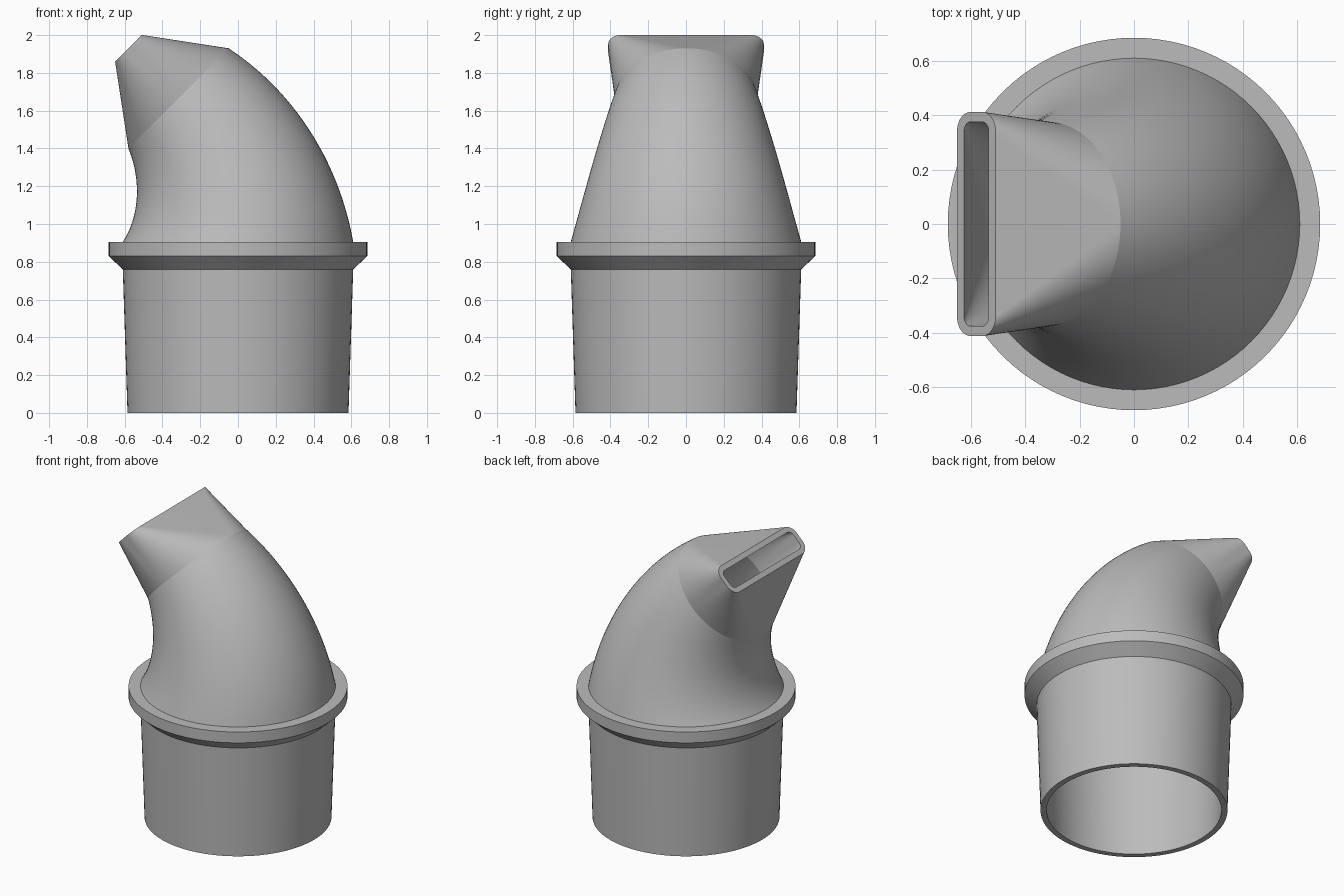
import bpy, bmesh
from math import sin, cos, pi, radians
from mathutils import Vector

cube = bpy.data.objects.get("Cube")
if cube:
    bpy.data.objects.remove(cube, do_unlink=True)

grey = bpy.data.materials.new("plain grey")
grey.use_nodes = True
colour = (0.5, 0.5, 0.5, 1)
grey.diffuse_color = colour
grey.node_tree.nodes["Principled BSDF"].inputs["Base Color"].default_value = colour

QUARTER = 24        # segments per quarter turn
BEND = 1.075        # bend radius of the elbow centre line
COLLAR_TOP = 0.905
WALL = 0.038
END = radians(45)


def ring(centre, tilt, half_u, half_v, radius):
    """Rounded rectangle (or circle) tilted about y."""
    u, v = Vector((cos(tilt), 0, sin(tilt))), Vector((0, 1, 0))
    points = []
    for su, sv, start in ((1, 1, 0), (-1, 1, 1), (-1, -1, 2), (1, -1, 3)):
        for k in range(QUARTER + 1):
            a = (start + k / QUARTER) * pi / 2
            points.append(centre + u * (su * (half_u - radius) + radius * cos(a))
                          + v * (sv * (half_v - radius) + radius * sin(a)))
    return points


def flat_circle(radius, z):
    return ring(Vector((0, 0, z)), 0, radius, radius, radius)


def bend_point(angle):
    return Vector((BEND * (cos(angle) - 1), 0, COLLAR_TOP + BEND * sin(angle)))


def bend_circle(t, inset=0):
    r = 0.61 + (0.375 - 0.61) * t - inset
    return ring(bend_point(END * t), END * t, r, r, r)


def loft(name, strips):
    """Skin each strip of rings into one object."""
    bm = bmesh.new()
    for rings in strips:
        rows = [[bm.verts.new(p) for p in r] for r in rings]
        for a, b in zip(rows, rows[1:]):
            for i in range(len(a)):
                j = (i + 1) % len(a)
                bm.faces.new((a[i], a[j], b[j], b[i]))
    bmesh.ops.remove_doubles(bm, verts=bm.verts, dist=1e-5)
    mesh = bpy.data.meshes.new(name)
    bm.to_mesh(mesh)
    bm.free()
    mesh.materials.append(grey)
    obj = bpy.data.objects.new(name, mesh)
    bpy.context.collection.objects.link(obj)
    bpy.ops.object.select_all(action="DESELECT")
    obj.select_set(True)
    bpy.context.view_layer.objects.active = obj
    bpy.ops.object.shade_smooth_by_angle(angle=radians(25))


# Tapered socket with its chamfered collar: inner wall down, outer wall up
socket_profile = [(0.61 - WALL, COLLAR_TOP), (0.547, 0), (0.585, 0), (0.61, 0.76),
                  (0.685, 0.83), (0.685, COLLAR_TOP), (0.61, COLLAR_TOP)]
loft("socket_and_collar", [[flat_circle(r, z) for r, z in socket_profile]])

# Tapering elbow, outer and inner walls
steps = [i / 24 for i in range(25)]
loft("elbow", [[bend_circle(t) for t in steps],
               [bend_circle(t, WALL) for t in reversed(steps)]])

# Nozzle running from the round elbow end to a flat slot
tip = bend_point(END) + 0.375 * Vector((-sin(END), 0, cos(END)))
loft("slot_nozzle", [[bend_circle(1),
                      ring(tip, END, 0.1, 0.412, 0.07),
                      ring(tip, END, 0.064, 0.376, 0.035),
                      bend_circle(1, WALL)]])
